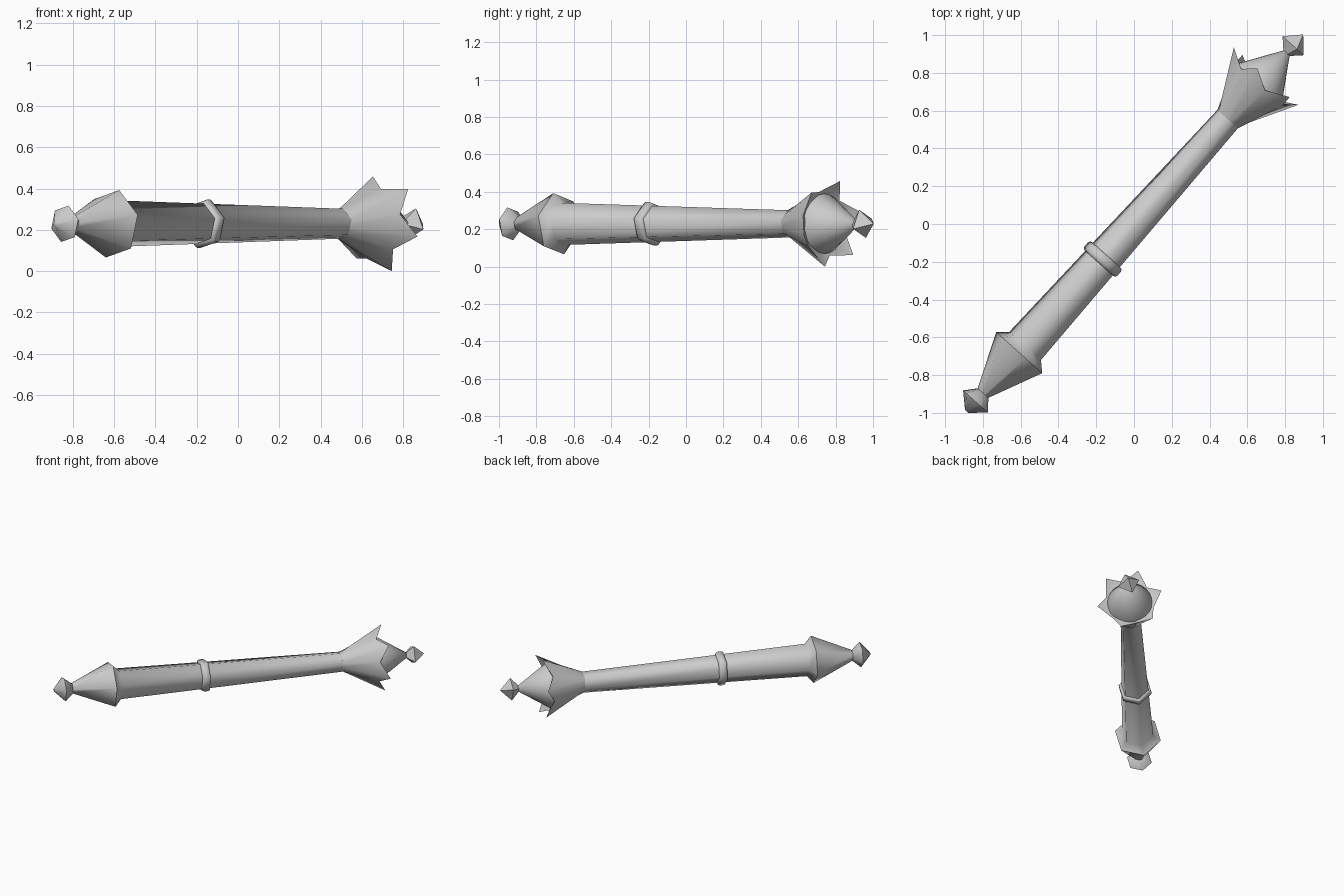
import bpy, bmesh, math
from mathutils import Vector

cube = bpy.data.objects.get("Cube")
if cube:
    bpy.data.objects.remove(cube, do_unlink=True)

# Long axis lies flat on a diagonal; SIDE is the horizontal direction across it
ALONG = Vector((0.666, 0.746, 0))
SIDE = Vector((0.746, -0.666, 0))
UP = Vector((0, 0, 1))
CENTRE = UP * 0.229

metal = bpy.data.materials.new("grey_metal")
metal.use_nodes = True
GREY = (0.6, 0.6, 0.6, 1)
metal.diffuse_color = GREY
metal.node_tree.nodes["Principled BSDF"].inputs["Base Color"].default_value = GREY


def place(t, r, angle):
    a = math.radians(angle)
    return CENTRE + ALONG * t + (SIDE * math.cos(a) + UP * math.sin(a)) * r


def lathe(name, rings, sides, turn, closed=False):
    """Turned part: each ring is (position, radius), or two such pairs that alternate."""
    bm = bmesh.new()
    loops = []
    for ring in rings:
        pairs = (ring[:2], ring[-2:])
        loops.append([bm.verts.new(place(*pairs[i % 2], turn + 360 * i / sides))
                      for i in range(sides)])
    steps = list(zip(loops, loops[1:]))
    if closed:
        steps.append((loops[-1], loops[0]))
    for a, b in steps:
        for i in range(sides):
            j = (i + 1) % sides
            bm.faces.new((a[i], a[j], b[j], b[i]))
    if not closed:
        bm.faces.new(loops[0])
        bm.faces.new(loops[-1])
    bmesh.ops.remove_doubles(bm, verts=bm.verts, dist=0.0005)
    bmesh.ops.recalc_face_normals(bm, faces=bm.faces)
    mesh = bpy.data.meshes.new(name)
    bm.to_mesh(mesh)
    bm.free()
    mesh.materials.append(metal)
    obj = bpy.data.objects.new(name, mesh)
    bpy.context.collection.objects.link(obj)
    bpy.ops.object.select_all(action="DESELECT")
    obj.select_set(True)
    bpy.context.view_layer.objects.active = obj
    bpy.ops.object.shade_smooth_by_angle(angle=math.radians(65))
    return obj


# Six-sided handle with a flared, tapering butt
lathe("handle", [(-1.22, 0.03), (-0.913, 0.169), (-0.865, 0.116), (0.76, 0.075)], 6, 15)

# Raised band around the handle
lathe("collar", [(-0.28, 0.095), (-0.275, 0.115), (-0.262, 0.121), (-0.236, 0.121),
                 (-0.223, 0.115), (-0.218, 0.095)], 6, 15, closed=True)

# Faceted end knobs
lathe("butt_knob", [(-1.33, 0.012), (-1.26, 0.091), (-1.195, 0.035)], 6, 15)
lathe("tip_knob", [(1.19, 0), (1.265, 0.08), (1.345, 0)], 4, 70)

# Crown of six pointed petals, valleys on the handle corners
lathe("crown", [(0.744, 0.075, 0.744, 0.066), (0.99, 0.175, 1.05, 0.237),
                (0.985, 0.15, 0.985, 0.15)], 12, 15)

# Smooth spike rising from the crown
lathe("crown_spike", [(0.97, 0.16), (0.995, 0.16), (1.215, 0.02)], 24, 0)
